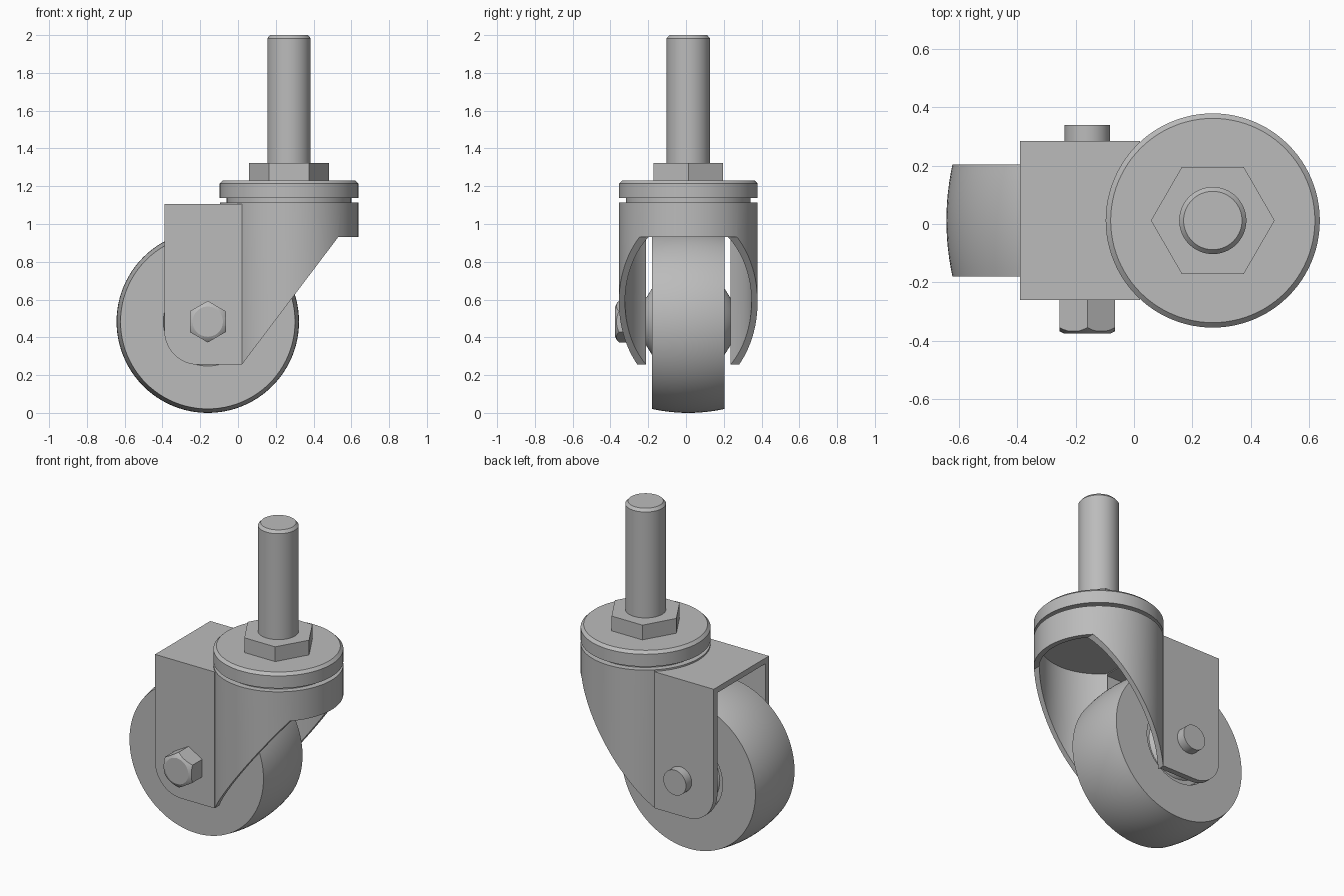
import bpy, bmesh, math
from mathutils import Matrix, Vector

cube = bpy.data.objects.get("Cube")
if cube:
    bpy.data.objects.remove(cube, do_unlink=True)

grey = bpy.data.materials.new("steel grey")
grey.use_nodes = True
colour = (0.5, 0.5, 0.5, 1)
grey.diffuse_color = colour
grey.node_tree.nodes["Principled BSDF"].inputs["Base Color"].default_value = colour

MID = 0.012                              # centre plane of the fork and wheel
SWIVEL = Vector((0.27, MID, 0))
AXLE = Vector((-0.16, MID, 0.483))
R_OUT, R_IN = 0.367, 0.335               # housing shell
W_OUT, W_IN = 0.272, 0.236               # half widths of the fork plates
JOIN = 0.02                              # where flat plates meet the round shell
TO_Y = Matrix.Rotation(-math.pi / 2, 4, "X")   # turns the z axis to +y


def finish(name, bm):
    bmesh.ops.remove_doubles(bm, verts=bm.verts, dist=1e-5)
    bmesh.ops.recalc_face_normals(bm, faces=bm.faces)
    mesh = bpy.data.meshes.new(name)
    bm.to_mesh(mesh)
    bm.free()
    mesh.materials.append(grey)
    ob = bpy.data.objects.new(name, mesh)
    bpy.context.collection.objects.link(ob)
    return ob


def smooth(ob, angle=25):
    bpy.ops.object.select_all(action="DESELECT")
    ob.select_set(True)
    bpy.context.view_layer.objects.active = ob
    bpy.ops.object.shade_smooth_by_angle(angle=math.radians(angle))


def lathe(name, profile, centre, sides=96, along_y=False, closed=False, turn=0):
    """Spin (radius, height) points; open profiles get flat end caps."""
    bm = bmesh.new()
    rings = []
    for r, h in profile:
        angles = [turn + 2 * math.pi * i / sides for i in range(sides)]
        rings.append([bm.verts.new((r * math.cos(a), r * math.sin(a), h)) for a in angles])
    pairs = list(zip(rings, rings[1:]))
    if closed:
        pairs.append((rings[-1], rings[0]))
    else:
        bm.faces.new(rings[0])
        bm.faces.new(rings[-1])
    for a, b in pairs:
        for i in range(sides):
            j = (i + 1) % sides
            bm.faces.new((a[i], a[j], b[j], b[i]))
    bm.transform(Matrix.Translation(centre) @ (TO_Y if along_y else Matrix()))
    ob = finish(name, bm)
    smooth(ob)
    return ob


def prism(name, outline, y0, y1):
    """Extrude an outline of (x, z) points from y0 to y1."""
    bm = bmesh.new()
    face = bm.faces.new([bm.verts.new((x, y0, z)) for x, z in outline])
    new = bmesh.ops.extrude_face_region(bm, geom=[face])["geom"]
    moved = [v for v in new if isinstance(v, bmesh.types.BMVert)]
    bmesh.ops.translate(bm, verts=moved, vec=(0, y1 - y0, 0))
    return finish(name, bm)


def intersect(ob, cutter):
    mod = ob.modifiers.new("cut", "BOOLEAN")
    mod.operation, mod.solver, mod.object = "INTERSECT", "EXACT", cutter
    bpy.context.view_layer.objects.active = ob
    bpy.ops.object.modifier_apply(modifier=mod.name)
    bpy.data.objects.remove(cutter, do_unlink=True)
    smooth(ob)


# Wheel with crowned tread, recessed faces and tapered hub
HALF = 0.1925
tread = [(0.483 - 0.021 * (t / 6) ** 2, HALF * t / 6) for t in range(-6, 7)]
side = [(0.235, HALF), (0.225, HALF - 0.03), (0.195, HALF - 0.03),
        (0.175, HALF), (0.105, W_IN)]
lathe("wheel", [(r, -h) for r, h in reversed(side)] + tread + side, AXLE, along_y=True)

# Flat fork plates with a rounded lower corner
LEFT, TOP, LOW, FILLET = -0.39, 1.105, 0.255, 0.18
corner = [(LEFT + FILLET - FILLET * math.cos(a), LOW + FILLET - FILLET * math.sin(a))
          for a in (math.pi / 2 * i / 12 for i in range(13))]
outline = [(JOIN, TOP), (LEFT, TOP)] + corner + [(JOIN, LOW)]
for name, s in (("front_plate", -1), ("back_plate", 1)):
    smooth(prism("fork_" + name, outline, MID + s * W_IN, MID + s * W_OUT))
prism("fork_top", [(LEFT, TOP - 0.035), (JOIN, TOP - 0.035), (JOIN, TOP), (LEFT, TOP)],
      MID - W_IN, MID + W_IN)

# Round housing shell, cut on a slant towards the axle
RIM, ROOF = 0.93, 1.115
shell = lathe("fork_shell", [(R_IN, 0.1), (R_OUT, 0.1), (R_OUT, ROOF), (R_IN, ROOF)],
              SWIVEL, closed=True)
intersect(shell, prism("cutter", [(JOIN, LOW), (0.53, RIM), (0.8, RIM), (0.8, 1.3), (JOIN, 1.3)],
                       -1, 1))
lathe("housing_roof", [(R_OUT - 0.001, ROOF - 0.04), (R_OUT - 0.001, ROOF)], SWIVEL)

# Swivel neck and chamfered top disc
lathe("swivel_neck", [(0.33, ROOF - 0.01), (0.33, 1.15)], SWIVEL)
lathe("swivel_disc", [(R_OUT, 1.137), (R_OUT, 1.214), (0.35, 1.231)], SWIVEL)

# Hexagon nut and chamfered stem
lathe("stem_nut", [(0.212, 1.225), (0.212, 1.323)], SWIVEL, sides=6)
lathe("stem", [(0.115, 1.2), (0.115, 1.983), (0.1, 2.0)], SWIVEL)

# Axle bolt: plain end at the back, hexagon head at the front
lathe("axle_pin", [(0.078, -0.26), (0.078, 0.328)], AXLE, along_y=True)
head = lathe("bolt_head", [(0.11, -0.387), (0.11, -W_OUT + 0.005)], AXLE, sides=6,
             along_y=True, turn=math.pi / 2)
intersect(head, lathe("cutter", [(0.08, -0.387), (0.098, -0.378), (0.13, -0.348), (0.13, -0.2)],
                      AXLE, along_y=True))
